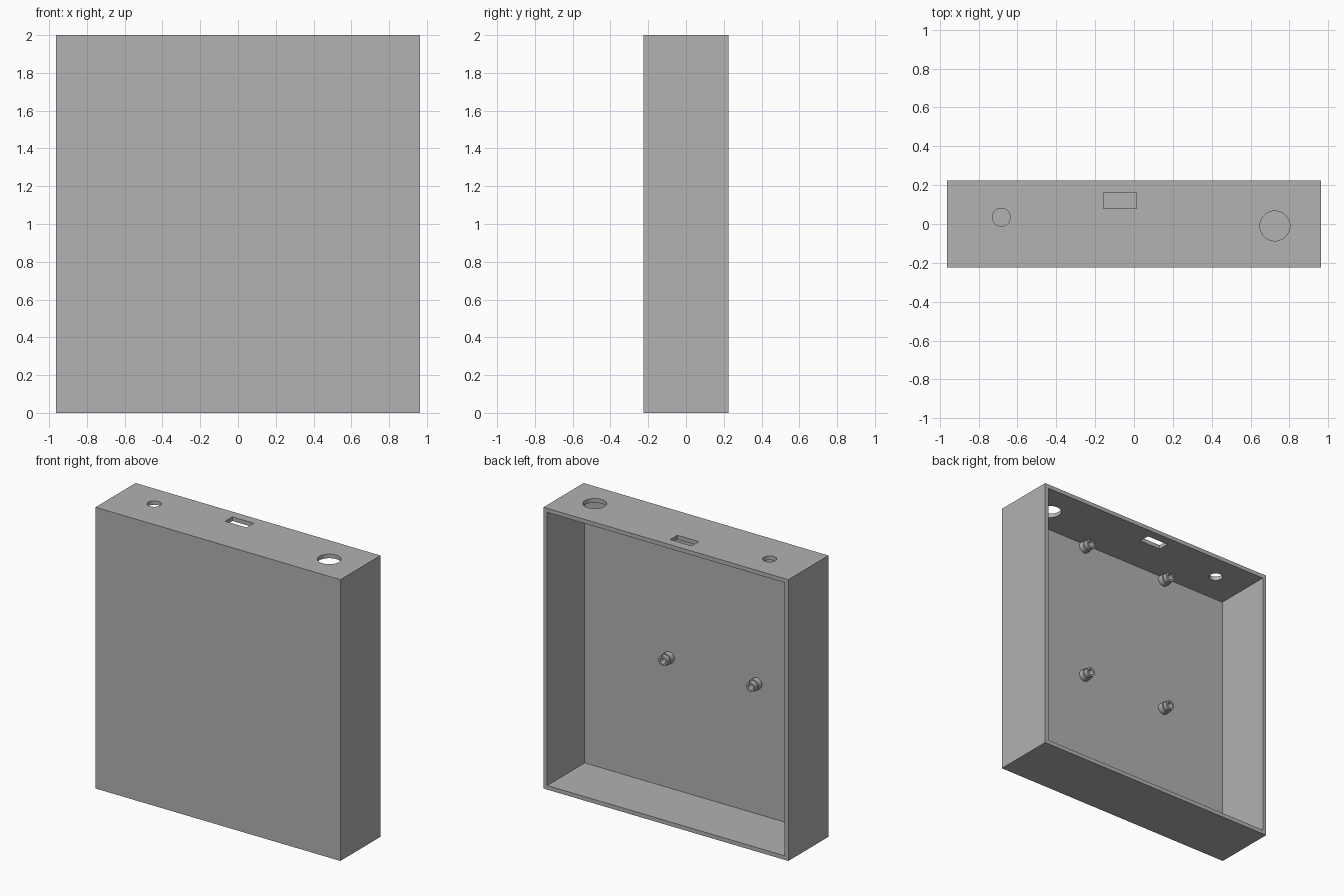
import bpy, bmesh
from math import pi
from mathutils import Matrix, Vector

default = bpy.data.objects.get("Cube")
if default:
    bpy.data.objects.remove(default, do_unlink=True)

WIDTH, DEPTH, HEIGHT, WALL = 1.926, 0.45, 2.0, 0.029
FLOOR_Y = -DEPTH / 2 + WALL

grey = bpy.data.materials.new("light grey plastic")
grey.use_nodes = True
color = (0.445, 0.445, 0.445, 1)
grey.diffuse_color = color
grey.node_tree.nodes["Principled BSDF"].inputs["Base Color"].default_value = color


def add_object(name, bm):
    bmesh.ops.recalc_face_normals(bm, faces=bm.faces)
    mesh = bpy.data.meshes.new(name)
    bm.to_mesh(mesh)
    bm.free()
    mesh.materials.append(grey)
    obj = bpy.data.objects.new(name, mesh)
    bpy.context.collection.objects.link(obj)
    return obj


def box(name, low, high):
    low, high = Vector(low), Vector(high)
    bm = bmesh.new()
    place = Matrix.Translation((low + high) / 2) @ Matrix.Diagonal((high - low).to_4d())
    bmesh.ops.create_cube(bm, size=1, matrix=place)
    return add_object(name, bm)


def drill(name, x, y, radius):
    bm = bmesh.new()
    bmesh.ops.create_cone(bm, cap_ends=True, segments=48, radius1=radius, radius2=radius,
                          depth=0.2, matrix=Matrix.Translation((x, y, HEIGHT)))
    return add_object(name, bm)


def activate(obj):
    bpy.ops.object.select_all(action='DESELECT')
    obj.select_set(True)
    bpy.context.view_layer.objects.active = obj


def cut(target, cutter):
    mod = target.modifiers.new("cut", 'BOOLEAN')
    mod.operation, mod.solver, mod.object = 'DIFFERENCE', 'EXACT', cutter
    activate(target)
    bpy.ops.object.modifier_apply(modifier=mod.name)
    bpy.data.objects.remove(cutter, do_unlink=True)


# Case: a shallow tray with an open back
half_w, half_d = WIDTH / 2, DEPTH / 2
case = box("case", (-half_w, -half_d, 0), (half_w, half_d, HEIGHT))
cut(case, box("cavity", (WALL - half_w, FLOOR_Y, WALL),
              (half_w - WALL, half_d + 0.1, HEIGHT - WALL)))

# Openings in the top wall
cut(case, drill("large_hole", 0.725, -0.01, 0.077))
cut(case, drill("small_hole", -0.683, 0.035, 0.046))
cut(case, box("slot", (-0.157, 0.08, HEIGHT - 0.1), (0.012, 0.16, HEIGHT + 0.1)))
activate(case)
bpy.ops.object.shade_smooth_by_angle()


# Stepped hollow mounting posts on the inside of the front wall
def mounting_post(name, x, z):
    base, step, tip = -0.005, 0.04, 0.072
    profile = [(0.041, base), (0.041, step), (0.034, step), (0.034, tip),
               (0.021, tip), (0.021, 0.003), (0, 0.003)]
    bm = bmesh.new()
    verts = [bm.verts.new((r, h, 0)) for r, h in profile]
    edges = [bm.edges.new(pair) for pair in zip(verts, verts[1:])]
    bmesh.ops.spin(bm, geom=verts + edges, cent=(0, 0, 0), axis=(0, 1, 0),
                   angle=2 * pi, steps=32)
    bmesh.ops.remove_doubles(bm, verts=bm.verts, dist=0.0001)
    post = add_object(name, bm)
    post.location = (x, FLOOR_Y, z)
    activate(post)
    bpy.ops.object.shade_smooth_by_angle()


for side, x in (("left", 0.27), ("right", -0.42)):
    for level, z in (("upper", 1.945), ("lower", 0.957)):
        mounting_post(f"{level}_{side}_mounting_post", x, z)
